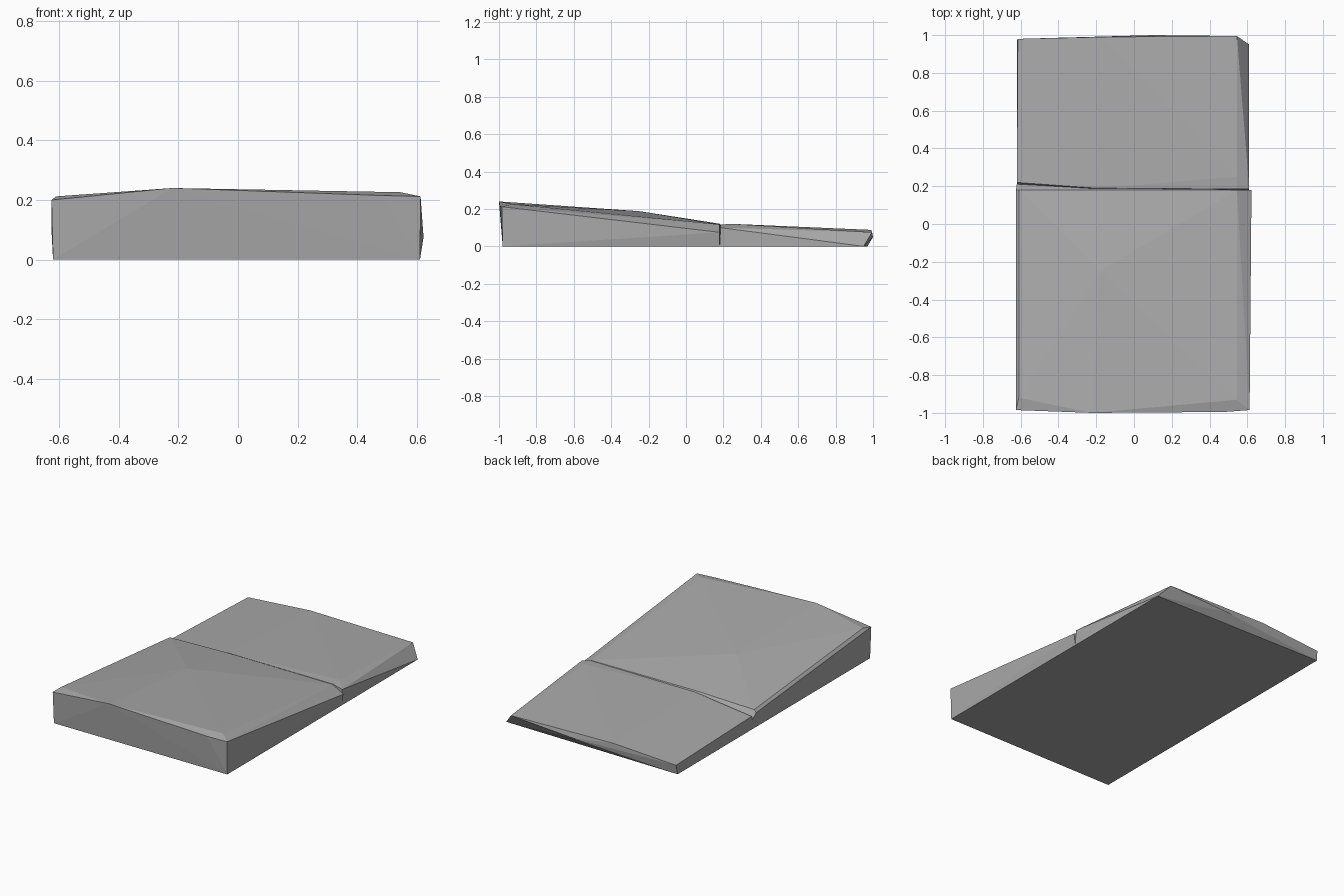
import bpy, bmesh

cube = bpy.data.objects.get("Cube")
if cube:
    bpy.data.objects.remove(cube, do_unlink=True)

stone = bpy.data.materials.new("stone grey")
stone.use_nodes = True
grey = (0.4, 0.4, 0.4, 1)
stone.diffuse_color = grey
stone.node_tree.nodes["Principled BSDF"].inputs["Base Color"].default_value = grey


def chiselled_slab(name, corners):
    """Faceted convex block spanned by its chiselled corners."""
    bm = bmesh.new()
    for corner in corners:
        bm.verts.new(corner)
    hull = bmesh.ops.convex_hull(bm, input=bm.verts[:])
    unused = {v for v in hull["geom_interior"] + hull["geom_unused"]
              if isinstance(v, bmesh.types.BMVert)}
    bmesh.ops.delete(bm, geom=list(unused), context='VERTS')
    bmesh.ops.recalc_face_normals(bm, faces=bm.faces[:])
    mesh = bpy.data.meshes.new(name)
    bm.to_mesh(mesh)
    bm.free()
    mesh.materials.append(stone)
    slab = bpy.data.objects.new(name, mesh)
    bpy.context.collection.objects.link(slab)
    return slab


# Tall front wedge: base, front rim, crown, rear rim
chiselled_slab("front_slab", [
    (-.62, -.98, 0), (.61, -.98, 0), (.61, .18, 0), (-.62, .18, 0),
    (-.625, -.985, .20), (-.22, -1, .24), (.48, -.995, .215), (.612, -.985, .212),
    (-.61, -.92, .212), (.545, -.93, .226), (-.18, -.25, .188),
    (-.61, .18, .11), (-.2, .18, .121), (.545, .18, .117),
    (.622, .18, .075), (-.625, .18, .095), (-.62, .215, .06),
])

# Low rear wedge: base, front rim, back rim
chiselled_slab("rear_slab", [
    (-.62, .18, 0), (.61, .18, 0), (.61, .95, 0), (-.62, .97, 0),
    (-.62, .22, .085), (-.2, .19, .116), (.545, .25, .12), (.545, .185, .117),
    (.61, .185, .10), (-.615, .98, .06), (-.18, .99, .088),
    (.545, .995, .075), (.1, 1, .05),
])
